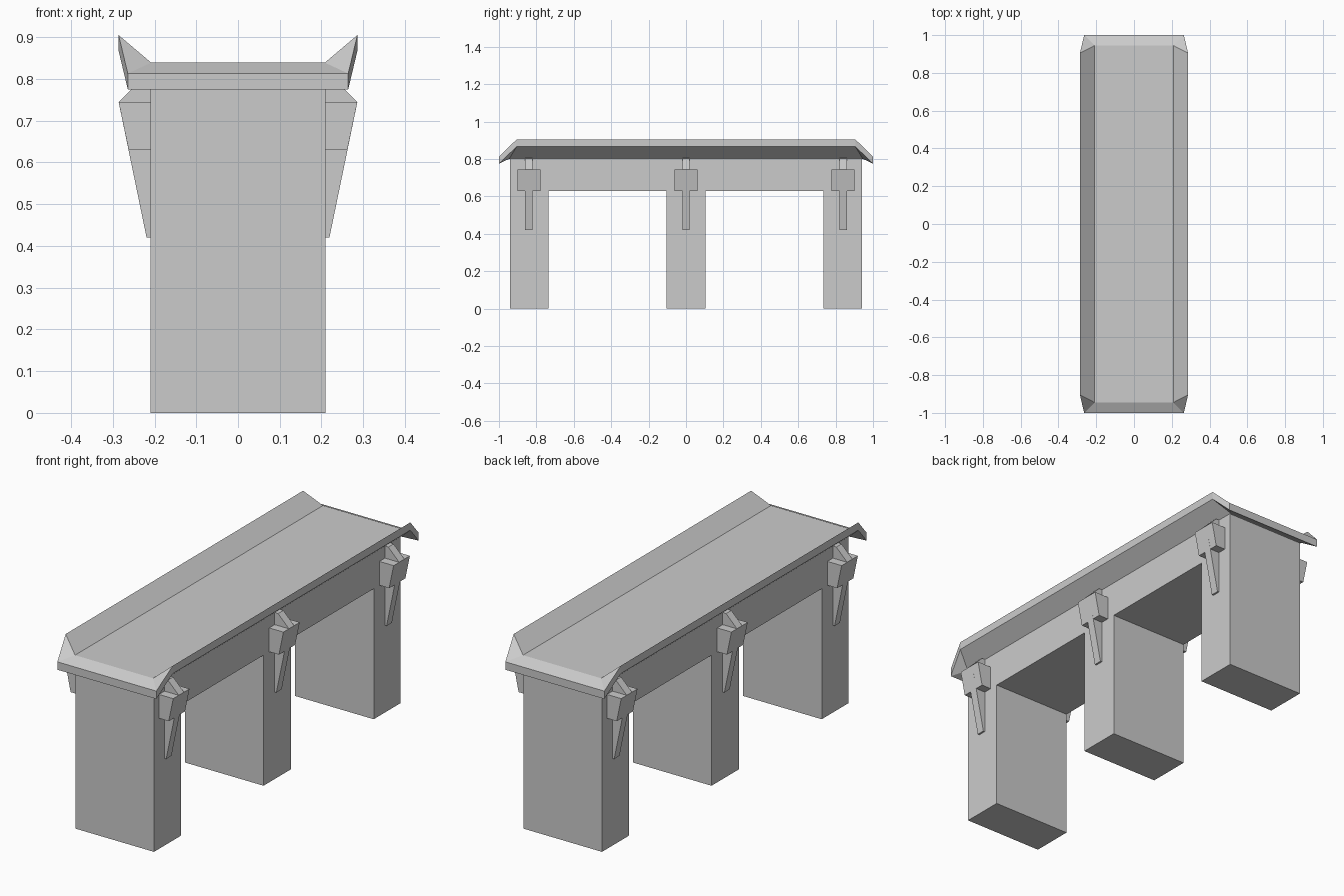
import bpy, bmesh

if "Cube" in bpy.data.objects:
    bpy.data.objects.remove(bpy.data.objects["Cube"])


def make_object(name, verts, faces):
    mesh = bpy.data.meshes.new(name)
    bm = bmesh.new()
    vs = [bm.verts.new(v) for v in verts]
    for f in faces:
        bm.faces.new([vs[i] for i in f])
    bmesh.ops.recalc_face_normals(bm, faces=bm.faces)
    bm.to_mesh(mesh)
    bm.free()
    obj = bpy.data.objects.new(name, mesh)
    bpy.context.collection.objects.link(obj)
    return obj


def prism(name, profile, place, a, b):
    """Extrude a 2D profile from a to b; place maps (u, v, depth) to xyz."""
    n = len(profile)
    verts = [place(u, v, d) for d in (a, b) for u, v in profile]
    faces = [tuple(range(n)), tuple(range(n, 2 * n))]
    faces += [(i, (i + 1) % n, n + (i + 1) % n, n + i) for i in range(n)]
    return make_object(name, verts, faces)


# Pillars and beam: one side profile (y, z) extruded across x
half = [(0.105, 0.63), (0.105, 0), (-0.105, 0), (-0.105, 0.63)]
body = [(-0.94, 0), (-0.94, 0.81), (0.94, 0.81), (0.94, 0), (0.735, 0), (0.735, 0.63)]
body += half + [(-0.735, 0.63), (-0.735, 0)]
prism("pillars_and_beam", body, lambda y, z, x: (x, y, z), -0.21, 0.21)

# Deck: flat centre, raised side rims, drooping ends, folded corners
THICK = 0.038
verts = []
for drop in (0, THICK):
    for sx, sy in ((1, 1), (-1, 1), (-1, -1), (1, -1)):
        verts += [(sx * 0.208, sy * 0.945, 0.839 - drop),
                  (sx * 0.286, sy * 0.905, 0.905 - drop),
                  (sx * 0.264, sy * 1.0, 0.813 - drop)]
faces = [(0, 3, 6, 9), (12, 15, 18, 21)]
for base in (0, 12):
    c = [base + 3 * i for i in range(4)]
    faces += [(i, i + 1, i + 2) for i in c]
    for k in range(4):
        p, q = c[k], c[(k + 1) % 4]
        o = 2 if k % 2 == 0 else 1      # ends use end points, sides use rim points
        faces.append((p, q, q + o, p + o))
loop = [1, 2, 5, 4, 7, 8, 11, 10]
for a, b in zip(loop, loop[1:] + loop[:1]):
    faces.append((a, b, b + 12, a + 12))
make_object("deck", verts, faces)

# Wall brackets: thin tapering fin through a wider block
fin = [(0.20, 0.805), (0.228, 0.803), (0.286, 0.745), (0.219, 0.42), (0.20, 0.42)]
block = [(0.20, 0.745), (0.286, 0.745), (0.262, 0.63), (0.20, 0.63)]
for i, y in enumerate((-0.84, 0, 0.84)):
    for side, s in (("left", -1), ("right", 1)):
        place = lambda u, v, d: (s * u, y + d, v)
        prism(f"bracket_fin_{side}_{i}", fin, place, -0.02, 0.02)
        for part, a, b in (("front", -0.062, -0.02), ("back", 0.02, 0.062)):
            prism(f"bracket_block_{side}_{part}_{i}", block, place, a, b)
